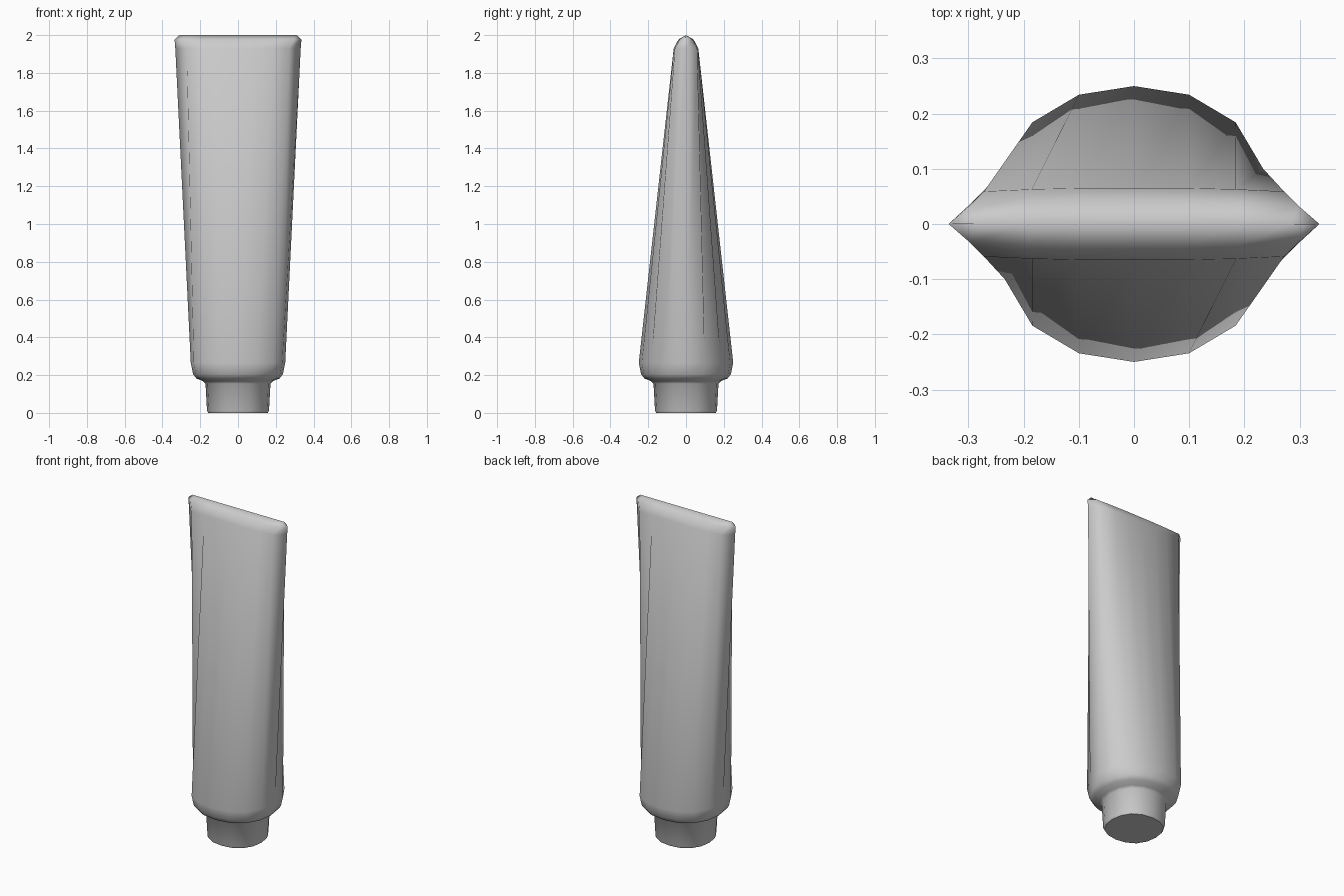
import bpy
import bmesh

cube = bpy.data.objects.get("Cube")
if cube:
    bpy.data.objects.remove(cube, do_unlink=True)

# One plain grey for the whole tube
grey = bpy.data.materials.new("plain_grey")
grey.use_nodes = True
colour = (0.6, 0.6, 0.6, 1)
grey.diffuse_color = colour
grey.node_tree.nodes["Principled BSDF"].inputs["Base Color"].default_value = colour

# Quarter of the round section, from the side (+x) to the back (+y)
ROUND = [(1, 0), (0.937, 0.4), (0.737, 0.737), (0.4, 0.937), (0, 1)]


def circle(radius):
    return [(x * radius, y * radius) for x, y in ROUND]


def full_ring(quarter):
    """Mirror a quarter section into a closed ring of sixteen points."""
    half = quarter + [(-x, y) for x, y in quarter[-2::-1]]
    return half + [(-x, -y) for x, y in half[1:-1]]


# Cap and shoulder, then the body flattening to a crimped ridge
sections = [(z, circle(r)) for z, r in [
    (0, 0.158), (0.012, 0.164), (0.155, 0.172), (0.168, 0.185),
    (0.182, 0.22), (0.205, 0.238), (0.265, 0.25)]]
sections += [
    (1.93, [(0.332, 0), (0.272, 0.059), (0.185, 0.063), (0.1, 0.065), (0, 0.065)]),
    (1.977, [(0.336, 0), (0.298, 0.033), (0.19, 0.038), (0.1, 0.04), (0, 0.04)]),
    (2, [(0.31, 0), (0.285, 0), (0.19, 0), (0.1, 0), (0, 0)]),
]

bm = bmesh.new()
rings = [[bm.verts.new((x, y, z)) for x, y in full_ring(q)] for z, q in sections]
for low, high in zip(rings, rings[1:]):
    for i in range(len(low)):
        j = (i + 1) % len(low)
        bm.faces.new((low[i], low[j], high[j], high[i])).smooth = True

# Flat base with a crisp rim
base = bm.faces.new(rings[0][::-1])
for edge in base.edges:
    edge.smooth = False

# Close the ridge
bmesh.ops.remove_doubles(bm, verts=rings[-1], dist=0.0001)
bmesh.ops.recalc_face_normals(bm, faces=bm.faces)

mesh = bpy.data.meshes.new("squeeze_tube")
bm.to_mesh(mesh)
bm.free()
mesh.materials.append(grey)
tube = bpy.data.objects.new("squeeze_tube", mesh)
bpy.context.collection.objects.link(tube)
